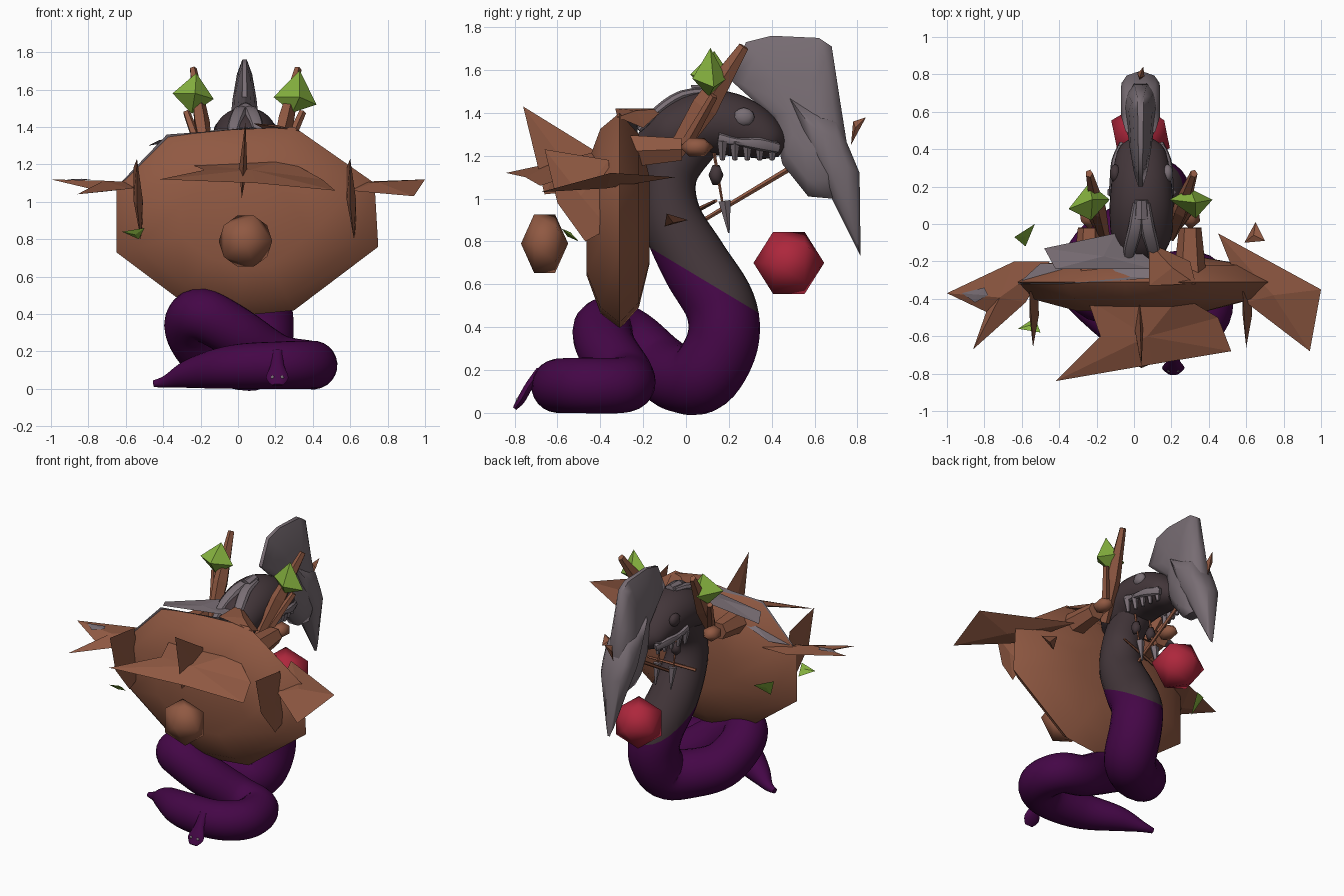
import bpy, bmesh, math
from mathutils import Vector, Matrix

cube = bpy.data.objects.get("Cube")
if cube:
    bpy.data.objects.remove(cube, do_unlink=True)


def material(name, rgb):
    m = bpy.data.materials.new(name)
    m.use_nodes = True
    m.diffuse_color = (*rgb, 1)
    m.node_tree.nodes["Principled BSDF"].inputs["Base Color"].default_value = (*rgb, 1)
    return m


PURPLE = material("purple skin", (.058, .002, .062))
DARK = material("dark skin", (.056, .037, .042))
GREY = material("grey bone", (.19, .155, .175))
BROWN = material("brown wood", (.28, .1, .055))
GREEN = material("green crystal", (.24, .45, .05))
RED = material("red orb", (.42, .02, .045))


def finish(name, bm, mats, smooth=40, rule=None):
    bmesh.ops.recalc_face_normals(bm, faces=bm.faces[:])
    if rule:
        for f in bm.faces:
            f.material_index = int(rule(f.calc_center_median()))
    me = bpy.data.meshes.new(name)
    bm.to_mesh(me)
    bm.free()
    ob = bpy.data.objects.new(name, me)
    bpy.context.collection.objects.link(ob)
    for m in mats:
        me.materials.append(m)
    if smooth:
        bpy.ops.object.select_all(action='DESELECT')
        ob.select_set(True)
        bpy.context.view_layer.objects.active = ob
        bpy.ops.object.shade_smooth_by_angle(angle=math.radians(smooth))
    return ob


def bridge(bm, rings):
    """Skin neighbouring rings and cap both ends."""
    for r, s in zip(rings, rings[1:]):
        for k in range(len(r)):
            n = (k + 1) % len(r)
            bm.faces.new((r[k], r[n], s[n], s[k]))
    bm.faces.new(rings[0])
    bm.faces.new(rings[-1])


def spline(rows, steps):
    """Smooth rows of values with a Catmull-Rom curve."""
    rows = [Vector(r) for r in rows]
    out = []
    for i in range(len(rows) - 1):
        a, b, c = rows[max(i - 1, 0)], rows[i], rows[i + 1]
        d = rows[min(i + 2, len(rows) - 1)]
        for k in range(steps):
            t = k / steps
            out.append(.5 * (2 * b + (c - a) * t + (2 * a - 5 * b + 4 * c - d) * t * t
                             + (3 * b - a - 3 * c + d) * t ** 3))
    return out + [rows[-1]]


def tube(name, rows, mats, sides=20, steps=6, rule=None, smooth=40, cut=None):
    """Loft along rows of x, y, z, side radius, other radius."""
    rows = spline(rows, steps)
    pts = [Vector(r[:3]) for r in rows]
    bm = bmesh.new()
    side, rings = Vector((1, 0, 0)), []
    for i, p in enumerate(pts):
        tan = (pts[min(i + 1, len(pts) - 1)] - pts[max(i - 1, 0)]).normalized()
        side = (side - tan * side.dot(tan)).normalized()
        other = tan.cross(side)
        rings.append([bm.verts.new(p + side * rows[i][3] * math.cos(a) + other * rows[i][4] * math.sin(a))
                      for a in (math.tau * k / sides for k in range(sides))])
    bridge(bm, rings)
    if cut:
        bmesh.ops.bisect_plane(bm, geom=bm.verts[:] + bm.edges[:] + bm.faces[:], plane_co=cut[0], plane_no=cut[1])
    return finish(name, bm, mats, smooth, rule)


def pillow(name, outline, centre, layers, place, mat, smooth=45):
    """Scaled copies of a flat outline, stacked as (scale, depth) layers."""
    bm = bmesh.new()
    cu, cv = centre
    bridge(bm, [[bm.verts.new(place(cu + (u - cu) * s, cv + (v - cv) * s, d)) for u, v in outline]
                for s, d in layers])
    return finish(name, bm, [mat], smooth)


def shard(name, pts, thick, mat, centre=None):
    """Flat outline with a raised centre on both sides."""
    pts = [Vector(p) for p in pts]
    c = Vector(centre) if centre else sum(pts, Vector()) / len(pts)
    n = sum(((p - c).cross(q - c) for p, q in zip(pts, pts[1:] + pts[:1])), Vector()).normalized()
    bm = bmesh.new()
    rim = [bm.verts.new(p) for p in pts]
    for s in (1, -1):
        tip = bm.verts.new(c + n * thick * s)
        for a, b in zip(rim, rim[1:] + rim[:1]):
            bm.faces.new((a, b, tip))
    return finish(name, bm, [mat], 0)


def ball(name, loc, size, mat, detail=1):
    bm = bmesh.new()
    bmesh.ops.create_icosphere(bm, subdivisions=detail, radius=1)
    bmesh.ops.transform(bm, verts=bm.verts, matrix=Matrix.Translation(loc)
                        @ Matrix.Diagonal((*size, 1)) @ Matrix.Rotation(math.pi / 2, 4, 'X'))
    return finish(name, bm, [mat], 60)


def stick(name, a, b, r0, r1, mat, sides=5):
    return tube(name, [(*a, r0, r0), (*b, r1, r1)], [mat], sides, 1, smooth=0)


# Coiled body, from the neck to the tail tip
body = [(.04, .05, 1.3, .13), (.04, -.07, 1.12, .125), (.05, -.07, .92, .14),
        (.07, .04, .7, .16), (.11, .16, .5, .165), (.13, .17, .33, .168),
        (.1, .08, .172, .168), (-.02, -.03, .16, .158), (-.18, -.13, .22, .152),
        (-.25, -.26, .34, .145), (-.19, -.38, .395, .142), (-.01, -.37, .3, .138),
        (.2, -.28, .165, .132), (.37, -.3, .13, .13), (.39, -.48, .128, .13),
        (.24, -.59, .127, .127), (-.02, -.57, .118, .118), (-.24, -.45, .085, .082),
        (-.38, -.37, .04, .035), (-.45, -.35, .028, .018)]
tube("coiled_body", [(*r, r[3]) for r in body], [PURPLE, DARK], 24, 6,
     rule=lambda c: c.z > .67 - .6 * c.y, cut=((0, 0, .67), (0, .6, 1)))

# Hanging tail rattle with two pale beads
tube("tail_rattle", [(.21, -.68, .2, .03, .02), (.21, -.73, .13, .035, .02),
                     (.21, -.77, .06, .06, .02), (.21, -.8, .02, .03, .01)], [PURPLE], 10, 4)
for s in (-1, 1):
    ball("rattle_bead", (.21 + s * .025, -.785, .06), (.012, .008, .014), GREY)

# Head with a pale crown
tube("head", [(.04, -.21, 1.25, .05, .05), (.04, -.1, 1.29, .15, .13), (.04, .05, 1.345, .17, .15),
              (.04, .18, 1.35, .165, .15), (.04, .3, 1.315, .15, .13), (.04, .4, 1.265, .12, .09),
              (.04, .455, 1.235, .05, .045)], [DARK], 32, 5)
stick("crown_knot", (.04, .03, 1.485), (.04, .13, 1.5), .045, .035, GREY, 8)
for s, eye_colour in ((-1, DARK), (1, GREY)):
    tube("crown_bone", [(.04 + s * .018, .11, 1.5, .028, .018), (.04 + s * .033, -.02, 1.48, .038, .025),
                        (.04 + s * .06, -.13, 1.41, .036, .024), (.04 + s * .075, -.22, 1.32, .02, .014)],
         [GREY], 8, 3)
    ball("eye", (.04 + s * .14, .27, 1.38), (.03, .05, .045), eye_colour, 2)
    # Jaw bone and teeth
    tube("jaw_ridge", [(.04 + s * .155, .15, 1.28, .02, .03), (.04 + s * .15, .24, 1.265, .02, .018),
                       (.04 + s * .14, .34, 1.255, .02, .03), (.04 + s * .1, .43, 1.235, .02, .025)],
         [GREY], 8, 3)
    for k in range(5):
        y = .17 + k * .058
        x = .04 + s * (.16 - .013 * k)
        stick("tooth", (x, y, 1.27), (x - s * .01, y, 1.18), .026, .012, GREY)

# Tall bone crest, thinner toward the top, and its hanging horn
crest = [(.2, 1.56), (.28, 1.73), (.4, 1.76), (.62, 1.75), (.68, 1.71), (.72, 1.45),
         (.76, 1.2), (.68, 1.0), (.57, 1.01), (.45, 1.16), (.4, 1.38)]
pillow("bone_crest", crest, (.54, 1.42), [(.45, -.09), (.8, -.07), (1, -.03), (1, .03), (.8, .07), (.45, .09)],
       lambda u, v, d: (.035 + d * (2.26 - v) * (.4 + u), u, v), GREY, 55)
horn = [(.46, 1.5), (.58, 1.43), (.7, 1.38), (.76, 1.24), (.81, 1.12), (.815, .73), (.68, 1.0), (.58, 1.2)]
pillow("hanging_horn", horn, (.7, 1.18), [(.5, -.105), (.85, -.08), (1, -.03), (1, .03), (.85, .08), (.5, .105)],
       lambda u, v, d: (.035 + d * min(1, 1.6 * (v - .55)), u, v), GREY, 55)
shard("crest_thorn", [(.03, .77, 1.25), (.05, .84, 1.38), (.03, .78, 1.36)], .02, BROWN)

# Large lens-shaped shield
outline = [(-.65, 1.08), (-.38, 1.35), (-.05, 1.385), (.3, 1.4), (.73, 1.1), (.75, .76),
           (.3, .42), (0, .39), (-.33, .49), (-.65, .73)]
pillow("shield", outline, (.04, .9), [(.4, -.17), (.8, -.22), (1, -.31), (.85, -.4), (.5, -.465)],
       lambda u, v, d: (u, d, v), BROWN)

# Shield top flange and pale rim patch
shard("flange_pale", [(-.48, -.13, 1.3), (-.1, -.05, 1.39), (.1, -.2, 1.4), (.1, -.24, 1.4), (-.42, -.24, 1.33)], .012, GREY)
shard("flange_brown", [(.08, -.33, 1.42), (.08, -.1, 1.42), (.3, -.2, 1.33), (.33, -.32, 1.38)], .025, BROWN)
shard("rim_patch", [(-.62, -.32, 1.11), (-.38, -.32, 1.36), (.1, -.29, 1.395), (.1, -.23, 1.36), (-.5, -.21, 1.15)], .008, GREY)

# Splinters around the shield
shard("right_wing", [(-1, -.37, 1.12), (-.64, -.2, 1.1), (-.45, -.2, 1.1), (-.58, -.42, 1.07),
                     (-.86, -.67, 1.04), (-.79, -.47, 1.07)], .03, BROWN)
shard("right_wing_patch", [(-.92, -.37, 1.122), (-.8, -.34, 1.122), (-.78, -.38, 1.122), (-.85, -.42, 1.112)], .004, GREY)
shard("left_wing", [(.45, -.05, 1.1), (1, -.35, 1.12), (.94, -.68, 1.03), (.6, -.42, 1.06)], .03, BROWN)
shard("front_splinter", [(-.25, -.4, 1.2), (.25, -.38, 1.23), (.45, -.5, 1.12), (.52, -.68, 1.06),
                         (.1, -.75, 1.1), (-.42, -.84, 1.12), (-.18, -.6, 1.17)], .03, BROWN)
shard("centre_fin", [(.04, -.76, 1.43), (.03, -.42, 1.22), (.02, -.45, 1.04), (.02, -.66, 1.02)], .022, BROWN)
for x in (-.54, .6):
    shard("side_fin", [(x - .02, -.36, 1.18), (x + .03, -.36, .86), (x + .02, -.47, .8), (x, -.6, .98), (x, -.66, 1.23)], .025, BROWN)
shard("back_splinter", [(.59, -.1, .87), (.65, .01, .9), (.7, -.09, .93)], .015, BROWN)
shard("front_leaf", [(-.62, -.56, .84), (-.5, -.58, .86), (-.53, -.5, .8)], .012, GREEN)
shard("back_leaf", [(-.64, -.07, .96), (-.53, 0, .93), (-.58, -.12, .83)], .006, GREEN)

# Round boss on the front and red orb behind
ball("front_boss", (.04, -.66, .79), (.16, .11, .16), BROWN)
ball("red_orb", (.035, .48, .7), (.175, .165, .17), RED)

# Branches and arms on both sides of the head
for name, base, tip, arm in (("right", (-.16, -.06, 1.2), (-.24, .27, 1.71), -.24),
                             ("left", (.2, -.06, 1.2), (.32, .27, 1.71), .3)):
    middle = Vector(base).lerp(Vector(tip), .45)
    tube(name + "_branch", [(*base, .03, .04), (*middle, .045, .065), (*tip, .02, .025)], [BROWN], 5, 1, smooth=0)
    stick(name + "_arm", (arm, -.3, 1.22), (arm, -.02, 1.23), .09, .06, BROWN, 6)
    ball(name + "_arm_knob", (arm, .05, 1.24), (.06, .08, .05), BROWN)
    stick(name + "_twig", (arm * .8, 0, 1.25), (arm * 1.15, .13, 1.48), .03, .02, BROWN)

# Green crystals on the branches
shard("right_crystal", [(-.35, .08, 1.58), (-.24, .22, 1.56), (-.13, .13, 1.55), (-.23, .02, 1.58)],
      .11, GREEN, (-.235, .12, 1.58))
shard("left_crystal", [(.19, .13, 1.56), (.3, .19, 1.56), (.42, .13, 1.52), (.33, .03, 1.56)],
      .115, GREEN, (.31, .11, 1.59))

# Neck ornaments: thorns, cords, beads and teeth
stick("long_thorn", (.04, .05, .88), (.04, .5, 1.15), .01, .014, BROWN)
stick("cross_thorn", (-.12, .06, .95), (.2, .14, .99), .012, .008, BROWN)
for x in (-.02, .1):
    stick("cord", (x, .13, 1.22), (x, .17, .98), .008, .006, BROWN)
    ball("bead", (x, .14, 1.11), (.035, .035, .055), DARK)
    stick("pendant_tooth", (x, .18, .99), (x, .2, .84), .03, .004, GREY)
